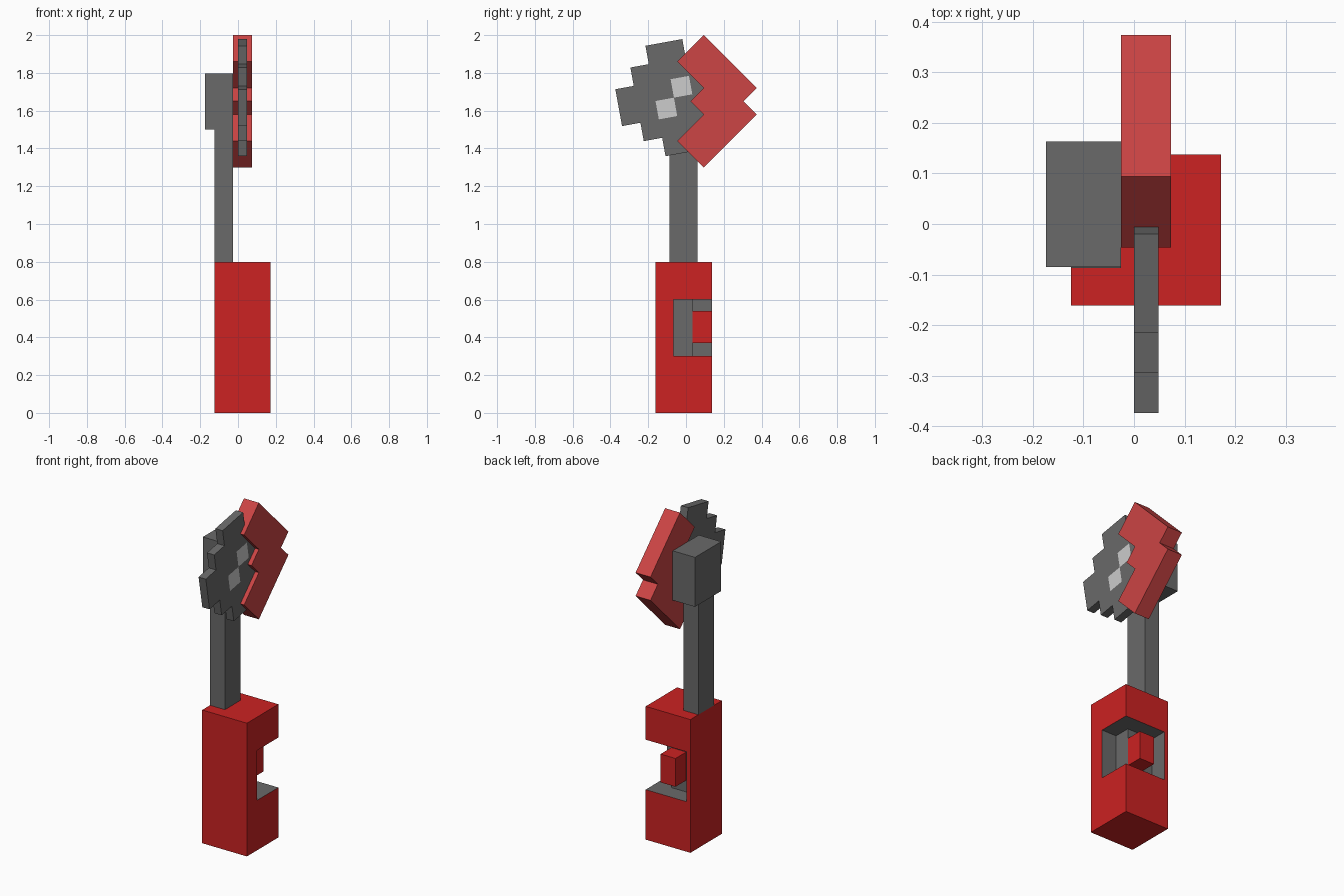
import bpy, bmesh, math
from mathutils import Vector

if "Cube" in bpy.data.objects:
    bpy.data.objects.remove(bpy.data.objects["Cube"])


def material(name, rgb):
    m = bpy.data.materials.new(name)
    m.diffuse_color = (*rgb, 1)
    m.use_nodes = True
    m.node_tree.nodes["Principled BSDF"].inputs["Base Color"].default_value = m.diffuse_color
    return m


RED = material("red", (0.604, 0.016, 0.016))
PALE_RED = material("pale red", (0.604, 0.058, 0.058))
GREY = material("grey", (0.144, 0.144, 0.144))
LIGHT = material("light grey", (0.604, 0.604, 0.604))


def finish(name, bm, *mats):
    bmesh.ops.recalc_face_normals(bm, faces=bm.faces)
    mesh = bpy.data.meshes.new(name)
    bm.to_mesh(mesh)
    bm.free()
    ob = bpy.data.objects.new(name, mesh)
    bpy.context.collection.objects.link(ob)
    for m in mats:
        mesh.materials.append(m)
    return ob


def prism(name, points, offset, *mats):
    """Extrude a planar outline along an offset."""
    bm = bmesh.new()
    face = bm.faces.new([bm.verts.new(p) for p in points])
    res = bmesh.ops.extrude_face_region(bm, geom=[face], use_keep_orig=True)
    top = [v for v in res["geom"] if isinstance(v, bmesh.types.BMVert)]
    bmesh.ops.translate(bm, verts=top, vec=offset)
    return finish(name, bm, *mats)


def box(name, x, y, z, *mats):
    outline = [(x[0], y[0], z[0]), (x[1], y[0], z[0]), (x[1], y[1], z[0]), (x[0], y[1], z[0])]
    return prism(name, outline, (0, 0, z[1] - z[0]), *mats)


# Handle with an L-shaped recess in the back right corner
X, Y = (-0.125, 0.172), (-0.161, 0.137)
handle = box("handle", X, Y, (0, 0.8), RED, GREY)
recess = [(-0.1, 0.035), (0.073, 0.035), (0.073, -0.065), (0.4, -0.065), (0.4, 0.4), (-0.1, 0.4)]
cutter = prism("recess_cutter", [(x, y, 0.3) for x, y in recess], (0, 0, 0.3))
cutter.hide_render = True
mod = handle.modifiers.new("recess", "BOOLEAN")
mod.operation, mod.solver, mod.object = "DIFFERENCE", "EXACT", cutter
bpy.context.view_layer.objects.active = handle
bpy.ops.object.modifier_apply(modifier=mod.name)
bpy.data.objects.remove(cutter)

# Recess walls are grey: every face strictly inside the handle's bounds
for p in handle.data.polygons:
    c = p.center
    inside = all(lo + 0.002 < v < hi - 0.002 for v, (lo, hi) in zip(c, (X, Y, (0, 0.8))))
    p.material_index = 1 if inside else 0

# Grip bar inside the recess
box("grip", (-0.026, 0.073), (0.035, 0.137), (0.37, 0.54), RED)

# Arm and motor block
box("arm", (-0.125, -0.026), (-0.087, 0.061), (0.8, 1.5), GREY)
box("motor", (-0.174, -0.026), (-0.085, 0.163), (1.5, 1.797), GREY)

# Blade guard: a thick chevron, mirrored about its middle height
u, gy, gz = 0.07, 0.094, 1.65
upper = [(-1, 0), (0, 1), (-2, 3), (0, 5), (4, 1), (3, 0)]
lower = [(4, -1), (0, -5), (-2, -3), (0, -1)]
guard = [(-0.026, gy + a * u, gz + b * u) for a, b in upper + lower]
prism("guard", guard, (0.099, 0, 0), PALE_RED)

# Stepped saw blade made of square cells, tilted
cell, tilt = 0.099, math.radians(10.3)
centre = Vector((0, -0.064, 1.669))
right = Vector((0, math.cos(tilt), math.sin(tilt))) * cell
up = Vector((0, -math.sin(tilt), math.cos(tilt))) * cell
bm = bmesh.new()
for i in range(-3, 3):
    for j in range(-3, 3):
        a, b = i + 0.5, j + 0.5
        if abs(a) + abs(b) > 3:
            continue
        corners = [(i, j), (i + 1, j), (i + 1, j + 1), (i, j + 1)]
        f = bm.faces.new([bm.verts.new(centre + right * s + up * t) for s, t in corners])
        # Two diagonal centre cells are light
        f.material_index = 1 if abs(a) < 1 and abs(b) < 1 and a * b > 0 else 0
bmesh.ops.remove_doubles(bm, verts=bm.verts, dist=0.001)
res = bmesh.ops.extrude_face_region(bm, geom=bm.faces[:], use_keep_orig=True)
side = [v for v in res["geom"] if isinstance(v, bmesh.types.BMVert)]
bmesh.ops.translate(bm, verts=side, vec=(0.048, 0, 0))
finish("saw_blade", bm, GREY, LIGHT)
